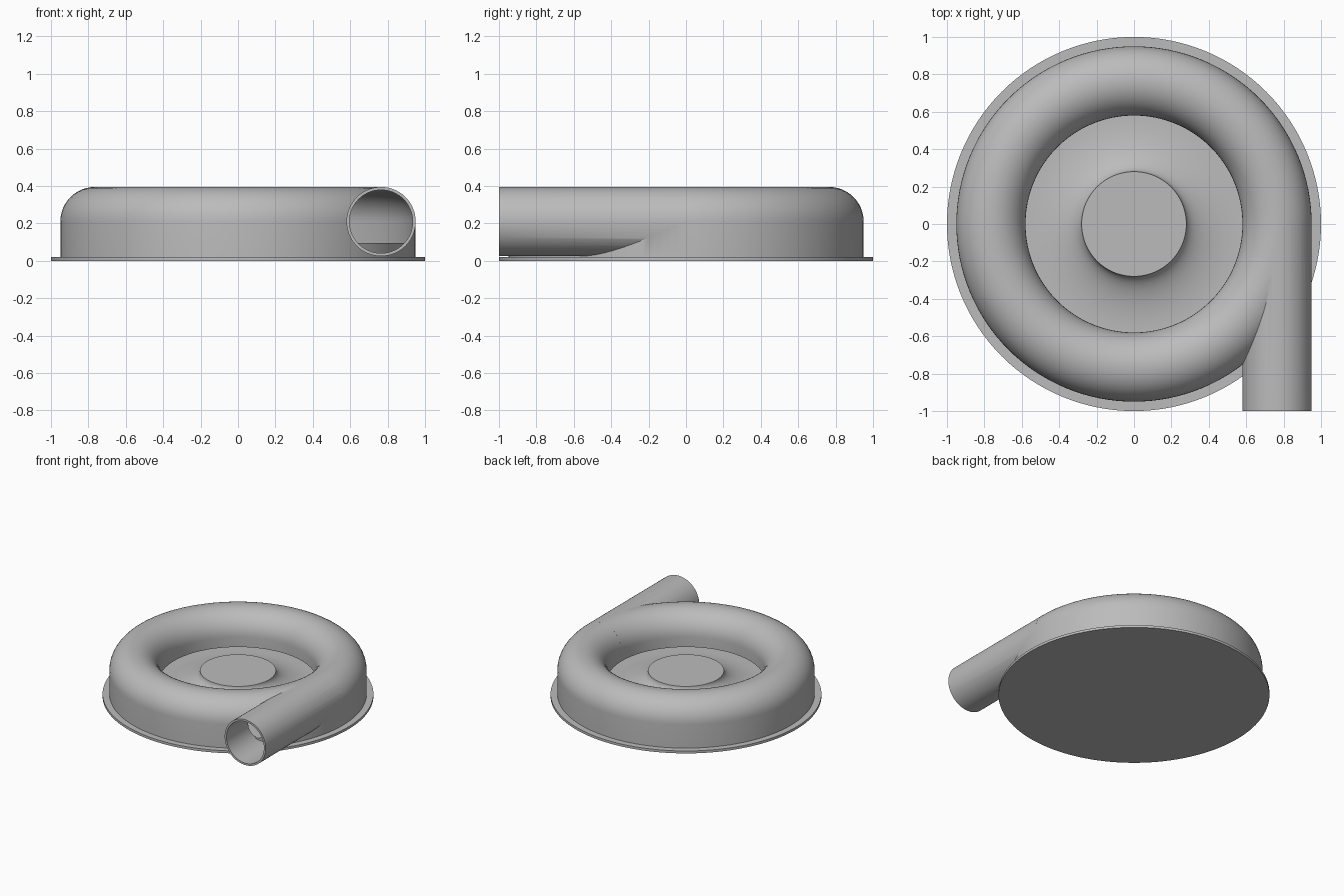
import bpy, bmesh
from math import pi, sin, cos, radians
from mathutils import Matrix, Vector

if "Cube" in bpy.data.objects:
    bpy.data.objects.remove(bpy.data.objects["Cube"], do_unlink=True)

grey = bpy.data.materials.new("cast_grey")
grey.use_nodes = True
grey.diffuse_color = (0.5, 0.5, 0.5, 1)
grey.node_tree.nodes["Principled BSDF"].inputs["Base Color"].default_value = (0.5, 0.5, 0.5, 1)

TUBE_R, TUBE_Z, OUTER, WALL = 0.765, 0.21, 0.185, 0.015


def add_object(name, bm):
    bmesh.ops.remove_doubles(bm, verts=bm.verts, dist=0.0002)
    bmesh.ops.recalc_face_normals(bm, faces=bm.faces)
    mesh = bpy.data.meshes.new(name)
    bm.to_mesh(mesh)
    bm.free()
    mesh.materials.append(grey)
    obj = bpy.data.objects.new(name, mesh)
    bpy.context.collection.objects.link(obj)
    return obj


def lathe(name, profile, steps=128, closed=True):
    """Revolve (radius, height) points around the z axis."""
    bm = bmesh.new()
    verts = [bm.verts.new((r, 0, z)) for r, z in profile]
    pairs = list(zip(verts, verts[1:] + verts[:1]))
    if not closed:
        pairs.pop()
    edges = [bm.edges.new(p) for p in pairs]
    bmesh.ops.spin(bm, geom=verts + edges, cent=(0, 0, 0), axis=(0, 0, 1),
                   angle=2 * pi, steps=steps, use_merge=True)
    return add_object(name, bm)


def pipe(name, radius, y0, y1):
    """Solid cylinder running along y at the tube centre."""
    bm = bmesh.new()
    place = Matrix.Translation(Vector((TUBE_R, (y0 + y1) / 2, TUBE_Z))) @ Matrix.Rotation(pi / 2, 4, 'X')
    bmesh.ops.create_cone(bm, cap_ends=True, segments=64, radius1=radius,
                          radius2=radius, depth=y1 - y0, matrix=place)
    return add_object(name, bm)


def arc(radius, steps=24):
    return [(TUBE_R + radius * cos(pi * i / steps), TUBE_Z + radius * sin(pi * i / steps))
            for i in range(steps + 1)]


def combine(target, tool, operation):
    mod = target.modifiers.new(operation.lower(), 'BOOLEAN')
    mod.operation, mod.object, mod.solver = operation, tool, 'EXACT'
    bpy.context.view_layer.objects.active = target
    bpy.ops.object.modifier_apply(modifier=mod.name)
    bpy.data.objects.remove(tool, do_unlink=True)


# Ring casing with its tangential outlet pipe, hollowed out together
casing = lathe("volute_casing", [(0.95, 0.01)] + arc(OUTER)
               + [(0.58, 0.13), (0.61, 0.13), (0.61, 0.01)])
combine(casing, pipe("outlet_pipe", OUTER, -1, 0), 'UNION')
inner = OUTER - WALL
combine(casing, lathe("cavity", [(TUBE_R + inner, -0.1)] + arc(inner)
                      + [(TUBE_R - inner, -0.1)]), 'DIFFERENCE')
combine(casing, pipe("bore", inner - 0.001, -1.1, -0.02), 'DIFFERENCE')

# Base flange, raised floor and flared centre hub
flare = [(0.575 - 0.295 * sin(t), 0.21 - 0.115 * cos(t))
         for t in (radians(90 * i / 16) for i in range(17))]
base = lathe("base_and_hub", [(0, 0), (1, 0), (1, 0.02), (0.945, 0.02), (0.945, 0.095)]
             + flare + [(0, 0.21)], closed=False)

# Smooth curved walls while keeping rims crisp
bpy.ops.object.select_all(action='DESELECT')
for obj in (casing, base):
    obj.select_set(True)
bpy.context.view_layer.objects.active = casing
bpy.ops.object.shade_smooth_by_angle(angle=radians(30))
